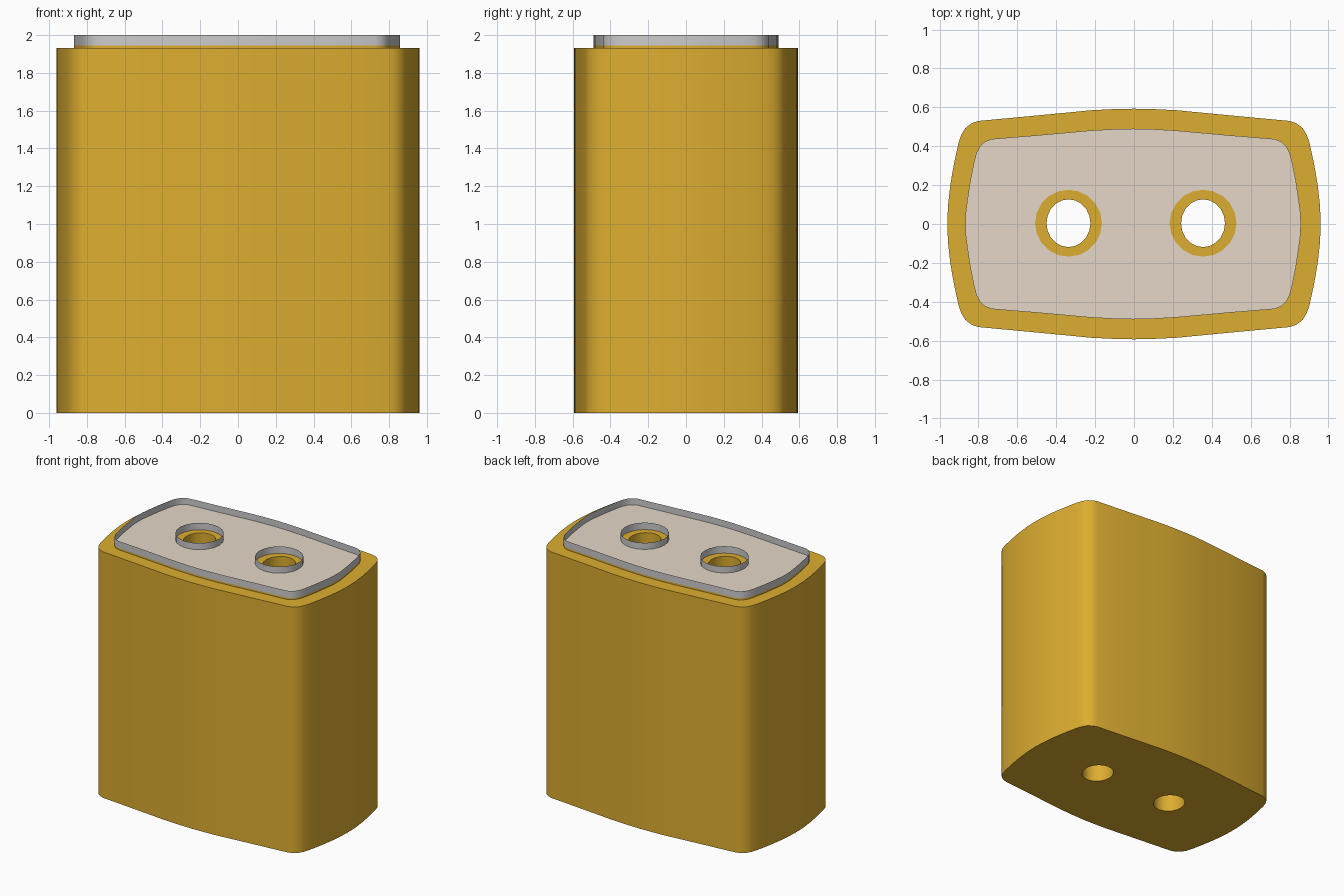
import bpy, bmesh, math

if "Cube" in bpy.data.objects:
    bpy.data.objects.remove(bpy.data.objects["Cube"])

# Quarter outlines, from the middle of the back edge to the middle of the right edge
OUTER = [(0, .593), (.1, .591), (.22, .585), (.5, .558), (.8, .53), (.835, .518), (.868, .493),
         (.888, .46), (.902, .42), (.926, .31), (.945, .2), (.957, .09), (.96, 0)]
INNER = [(0, .49), (.1, .488), (.22, .481), (.5, .456), (.73, .437), (.765, .422), (.79, .396),
         (.806, .365), (.818, .32), (.838, .22), (.853, .12), (.862, .05), (.863, 0)]
HOLES = (-.337, .355)


def outline(q, dx=0):
    right = q + [(x, -y) for x, y in q[-2::-1]]
    return [(x + dx, y) for x, y in right + [(-x, y) for x, y in right[-2:0:-1]]]


def circle(cx, rx, ry, n=20):
    return [(cx + rx * math.cos(math.tau * i / n), .004 + ry * math.sin(math.tau * i / n)) for i in range(n)]


def ring(bm, pts, z):
    vs = [bm.verts.new((x, y, z)) for x, y in pts]
    for a, b in zip(vs, vs[1:] + vs[:1]):
        bm.edges.new((a, b))
    return vs


def wall(bm, a, b):
    n = len(a)
    for i in range(n):
        j = (i + 1) % n
        bm.faces.new((a[i], a[j], b[j], b[i]))


def cap(bm, *rings):
    edges = [bm.edges.get((a, b)) for r in rings for a, b in zip(r, r[1:] + r[:1])]
    bmesh.ops.triangle_fill(bm, use_beauty=True, edges=edges, normal=(0, 0, 1))


def finish(bm, name, color=None):
    bmesh.ops.recalc_face_normals(bm, faces=bm.faces)
    me = bpy.data.meshes.new(name)
    bm.to_mesh(me)
    bm.free()
    ob = bpy.data.objects.new(name, me)
    bpy.context.collection.objects.link(ob)
    if color:
        mat = bpy.data.materials.new(name)
        mat.diffuse_color = color
        mat.use_nodes = True
        mat.node_tree.nodes["Principled BSDF"].inputs["Base Color"].default_value = mat.diffuse_color
        me.materials.append(mat)
    bpy.ops.object.select_all(action='DESELECT')
    ob.select_set(True)
    bpy.context.view_layer.objects.active = ob
    bpy.ops.object.shade_smooth_by_angle(angle=math.radians(35))
    return ob


inner = outline(INNER, -.005)

# Body with a shallow raised step and two through holes
bm = bmesh.new()
bottom, top = ring(bm, outline(OUTER), 0), ring(bm, outline(OUTER), 1.932)
step_low, step_top = ring(bm, inner, 1.932), ring(bm, inner, 1.945)
wall(bm, bottom, top)
wall(bm, top, step_low)
wall(bm, step_low, step_top)
bores = [(ring(bm, circle(x, .113, .123), 0), ring(bm, circle(x, .113, .123), 1.945)) for x in HOLES]
for low, high in bores:
    wall(bm, low, high)
cap(bm, bottom, *[b[0] for b in bores])
cap(bm, step_top, *[b[1] for b in bores])
finish(bm, "body", (.72, .42, .03, 1))

# Pale inset panel lying on the step
bm = bmesh.new()
cap(bm, ring(bm, inner, 1.949), *[ring(bm, circle(x, .172, .172), 1.949) for x in HOLES])
finish(bm, "top_panel", (.78, .68, .57, 1))

# Thin upright rim and hole collars
parts = [("rim", inner)] + [("hole_collar", circle(x, .172, .172)) for x in HOLES]
for name, pts in parts:
    bm = bmesh.new()
    wall(bm, ring(bm, pts, 1.945), ring(bm, pts, 2.0))
    finish(bm, name)
